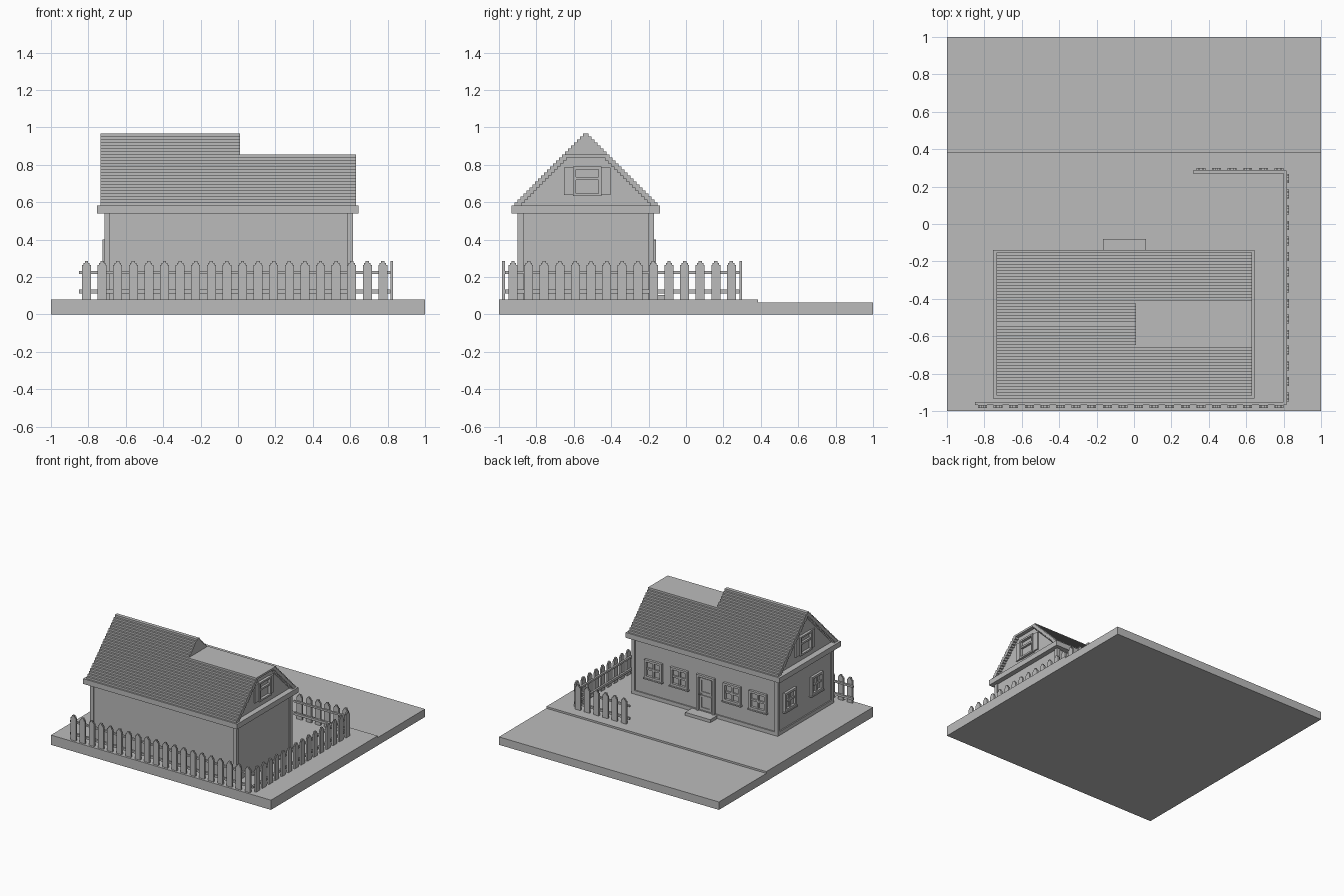
import bpy, bmesh
from mathutils import Matrix, Vector

cube = bpy.data.objects.get("Cube")
if cube:
    bpy.data.objects.remove(cube, do_unlink=True)

grey = bpy.data.materials.new("plain grey")
grey.use_nodes = True
TONE = (0.5, 0.5, 0.5, 1)
grey.diffuse_color = TONE
grey.node_tree.nodes["Principled BSDF"].inputs["Base Color"].default_value = TONE


def build(name, boxes):
    """One object from boxes given as (x0, x1, y0, y1, z0, z1)."""
    bm = bmesh.new()
    for b in boxes:
        lo, hi = Vector(b[0::2]), Vector(b[1::2])
        place = Matrix.Translation((lo + hi) / 2) @ Matrix.Diagonal((*(hi - lo), 1))
        bmesh.ops.create_cube(bm, size=1, matrix=place)
    mesh = bpy.data.meshes.new(name)
    bm.to_mesh(mesh)
    bm.free()
    mesh.materials.append(grey)
    obj = bpy.data.objects.new(name, mesh)
    bpy.context.collection.objects.link(obj)
    return obj


def on_wall(axis, plane, out, u0, u1, z0, z1, depth):
    """Box standing out from a wall that faces along x or y."""
    a, b = sorted((plane - 0.005 * out, plane + depth * out))
    return (a, b, u0, u1, z0, z1) if axis == "x" else (u0, u1, a, b, z0, z1)


def frame(axis, plane, out, u0, u1, z0, z1, w, depth):
    """Four bars around an opening."""
    bars = [(u0, u1, z0, z0 + w), (u0, u1, z1 - w, z1),
            (u0, u0 + w, z0 + w, z1 - w), (u1 - w, u1, z0 + w, z1 - w)]
    return [on_wall(axis, plane, out, *bar, depth) for bar in bars]


def window(name, axis, plane, out, u, z0, z1, half):
    """Four-pane window with frame, glazing bars and sill."""
    mid = (z0 + z1) / 2
    parts = frame(axis, plane, out, u - half, u + half, z0, z1, 0.018, 0.02)
    parts += [on_wall(axis, plane, out, u - 0.008, u + 0.008, z0, z1, 0.012),
              on_wall(axis, plane, out, u - half, u + half, mid - 0.008, mid + 0.008, 0.012),
              on_wall(axis, plane, out, u - half - 0.008, u + half + 0.008, z0 - 0.01, z0, 0.025)]
    build(name, parts)


# Ground: raised lawn and lower street strip
LAWN = 0.08
build("lawn", [(-1, 1, -1, 0.385, 0, LAWN)])
build("street", [(-1, 1, 0.385, 1, 0, 0.065)])

# House body with corner boards and bottom skirting
X0, X1, Y0, Y1, TOP = -0.715, 0.615, -0.9, -0.17, 0.54
IN, POST = 0.01, 0.03
WX0, WX1, WY0, WY1 = X0 + IN, X1 - IN, Y0 + IN, Y1 - IN
build("walls", [(WX0, WX1, WY0, WY1, LAWN, TOP)])
build("corner_boards", [(x, x + POST, y, y + POST, LAWN, TOP)
                        for x in (X0, X1 - POST) for y in (Y0, Y1 - POST)])
build("skirting", [
    (X0 + POST, X1 - POST, WY1 - IN, Y1, LAWN, LAWN + 0.03),
    (X0, WX0 + IN, Y0 + POST, Y1 - POST, LAWN, LAWN + 0.03)])
build("eaves", [(-0.755, 0.645, -0.932, -0.138, TOP, 0.583)])

# Stepped roof: recessed gable core with overhanging rake ends
MID, STEP, LAYERS, LOW = -0.535, 0.016, 24, 17
RX0, RX1, RAKE = -0.735, 0.63, 0.04
GABLE0, GABLE1 = -0.705, 0.6
roof = []
for i in range(LAYERS):
    z, half = 0.583 + STEP * i, 0.383 - STEP * i
    low = i < LOW
    end = GABLE1 if low else 0.012
    y0, y1 = MID - half, MID + half
    roof.append((GABLE0, end, y0, y1, z, z + STEP))
    ends = [(RX0, GABLE0)] + ([(GABLE1, RX1)] if low else [])
    for a, b in ends:
        closed = half <= RAKE or (i == LOW - 1 and a > 0)
        spans = [(y0, y1)] if closed else [(y0, y0 + RAKE), (y1 - RAKE, y1)]
        roof += [(a, b, s, e, z, z + STEP) for s, e in spans]
build("roof", roof)

# Gable windows with shutters, one at each end
for side, plane, out in (("left", GABLE1, 1), ("right", GABLE0, -1)):
    y = MID + 0.007
    parts = frame("x", plane, out, y - 0.075, y + 0.075, 0.633, 0.79, 0.014, 0.022)
    parts.append(on_wall("x", plane, out, y - 0.075, y + 0.075, 0.72, 0.735, 0.018))
    build(side + "_gable_window", parts)
    build(side + "_gable_shutters", [
        on_wall("x", plane, out, y + s - 0.024, y + s + 0.024, 0.638, 0.785, 0.012)
        for s in (-0.1, 0.1)])

# Windows on the long back wall and the right end wall
DOOR = -0.06
for n, dx in enumerate((-0.475, -0.24, 0.24, 0.475)):
    window(f"back_window_{n + 1}", "y", WY1, 1, DOOR + dx, 0.245, 0.395, 0.078)
for n, y in enumerate((-0.33, -0.675)):
    window(f"end_window_{n + 1}", "x", WX0, -1, y, 0.25, 0.4, 0.075)

# Door with frame, two raised borders, knob and doorstep
build("door_frame", frame("y", WY1, 1, DOOR - 0.082, DOOR + 0.082, LAWN, 0.4, 0.018, 0.02))
build("door", [on_wall("y", WY1, 1, DOOR - 0.06, DOOR + 0.06, LAWN, 0.38, 0.004)]
      + frame("y", WY1, 1, DOOR - 0.055, DOOR + 0.055, 0.12, 0.235, 0.015, 0.01)
      + frame("y", WY1, 1, DOOR - 0.055, DOOR + 0.055, 0.25, 0.375, 0.015, 0.01))
build("door_knob", [on_wall("y", WY1, 1, DOOR + 0.04, DOOR + 0.052, 0.236, 0.248, 0.022)])
build("doorstep", [(-0.165, 0.065, WY1, -0.08, LAWN, 0.105)])

# Picket fence: two rails with stepped-top pickets on the outer side
GAP, RAILS = 0.0834, ((0.113, 0.132), (0.217, 0.232))
TIERS = ((0.024, LAWN, 0.264), (0.017, 0.264, 0.274), (0.009, 0.274, 0.285))


def fence(name, axis, rail, picket, start, stop, first, count):
    parts = []

    def add(depth, u0, u1, z0, z1):
        parts.append((*depth, u0, u1, z0, z1) if axis == "x" else (u0, u1, *depth, z0, z1))

    for z0, z1 in RAILS:
        add(rail, start, stop, z0, z1)
    for k in range(count):
        u = first + GAP * k
        for half, z0, z1 in TIERS:
            add(picket, u - half, u + half, z0, z1)
    build(name, parts)


fence("front_fence", "y", (-0.967, -0.951), (-0.983, -0.967), -0.85, 0.815, -0.81, 20)
fence("left_fence", "x", (0.8, 0.815), (0.815, 0.83), -0.967, 0.285, -0.925, 15)
fence("back_fence", "y", (0.27, 0.285), (0.285, 0.3), 0.315, 0.815, 0.358, 6)
